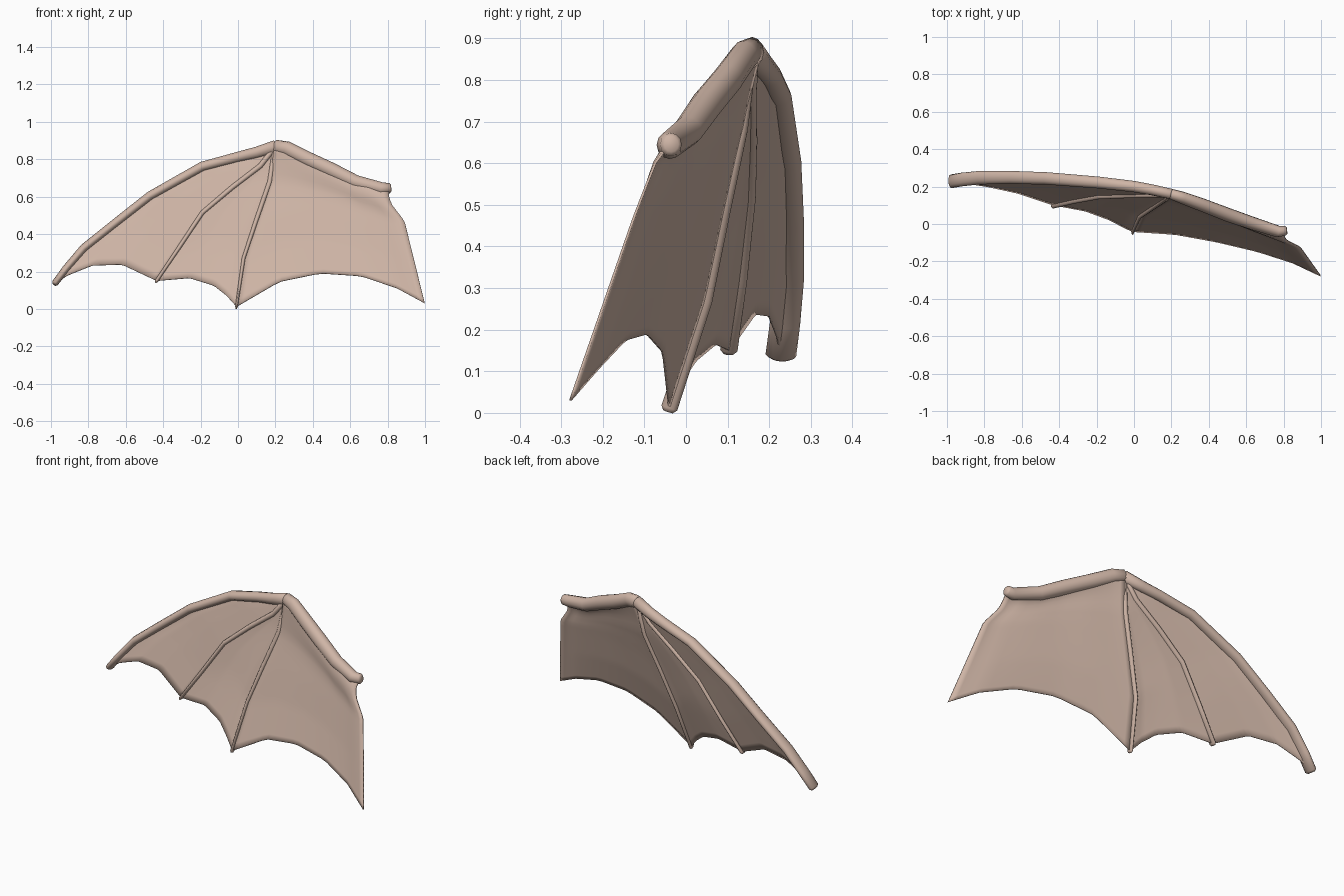
import bpy, bmesh, math
from mathutils import Vector

if "Cube" in bpy.data.objects:
    bpy.data.objects.remove(bpy.data.objects["Cube"])

# ---------- shared skeleton paths ----------
WRIST = (0.2, 0.16, 0.868)
ARM = [(0.81, -0.036, 0.645), (0.77, -0.04, 0.643), (0.63, 0.005, 0.678),
       (0.5, 0.05, 0.742), (0.37, 0.1, 0.802), (0.26, 0.14, 0.858), WRIST]
LEADING = [WRIST, (0.1, 0.182, 0.836), (0.0, 0.2, 0.812), (-0.19, 0.222, 0.762),
           (-0.47, 0.244, 0.605), (-0.655, 0.249, 0.46), (-0.825, 0.248, 0.325),
           (-0.92, 0.238, 0.215), (-0.978, 0.228, 0.138)]
MIDDLE = [WRIST, (0.12, 0.155, 0.765), (-0.03, 0.155, 0.65), (-0.19, 0.15, 0.515),
          (-0.32, 0.128, 0.32), (-0.435, 0.103, 0.15)]
REAR = [WRIST, (0.17, 0.135, 0.68), (0.1, 0.09, 0.48), (0.03, 0.045, 0.27),
        (-0.008, -0.04, 0.012)]
INNER = [ARM[0], (0.805, -0.07, 0.61), (0.82, -0.09, 0.56), (0.89, -0.125, 0.47),
         (0.998, -0.278, 0.03)]


def sample(path, t):
    """Point at fraction t of the length of a polyline."""
    pts = [Vector(p) for p in path]
    lens = [(b - a).length for a, b in zip(pts, pts[1:])]
    d = t * sum(lens)
    for a, b, l in zip(pts, pts[1:], lens):
        if d <= l:
            return a.lerp(b, d / l if l else 0)
        d -= l
    return pts[-1]


def finish(name, bm):
    bmesh.ops.recalc_face_normals(bm, faces=bm.faces[:])
    me = bpy.data.meshes.new(name)
    bm.to_mesh(me)
    bm.free()
    ob = bpy.data.objects.new(name, me)
    bpy.context.collection.objects.link(ob)
    me.materials.append(skin)
    for p in me.polygons:
        p.use_smooth = True
    return ob


def bone(name, path, radii, sides=12):
    """Oval tube along a path; radii = (across, front-to-back) per point."""
    bm = bmesh.new()
    pts = [Vector(p) for p in path]
    rings = []
    last = len(pts) - 1
    for i, p in enumerate(pts):
        tan = (pts[min(i + 1, last)] - pts[max(i - 1, 0)]).normalized()
        depth = Vector((0, 1, 0))
        depth = (depth - tan * depth.dot(tan)).normalized()
        across = tan.cross(depth)
        k = sample([(t, r[0], r[1]) for t, r in enumerate(radii)], i / last)
        ends = [(0, 1)]
        if i == 0:
            ends = [(-0.008, 0.65), (0, 1)]
        elif i == last:
            ends = [(0, 1), (0.01, 0.6)]
        for shift, s in ends:
            rings.append([bm.verts.new(p + tan * shift
                          + across * (k.y * s * math.cos(a * math.tau / sides))
                          + depth * (k.z * s * math.sin(a * math.tau / sides)))
                          for a in range(sides)])
    for r0, r1 in zip(rings, rings[1:]):
        for a in range(sides):
            b = (a + 1) % sides
            bm.faces.new((r0[a], r0[b], r1[b], r1[a]))
    bm.faces.new(rings[0])
    bm.faces.new(rings[-1])
    return finish(name, bm)


def membrane(name, top, bottom, left, right, swell, n=24):
    """Skin stretched between four edge paths, thicker where it meets the bones."""
    bm = bmesh.new()
    c = [Vector(p) for p in (top[0], top[-1], bottom[0], bottom[-1])]
    grid, weights = [], []
    for j in range(n + 1):
        v = j / n
        row = []
        for i in range(n + 1):
            u = i / n
            p = (sample(top, u) * (1 - v) + sample(bottom, u) * v
                 + sample(left, v) * (1 - u) + sample(right, v) * u
                 - (c[0] * (1 - u) + c[1] * u) * (1 - v)
                 - (c[2] * (1 - u) + c[3] * u) * v)
            row.append(bm.verts.new(p))
            weights.append(min(1, 0.12 + 0.8 * swell(u, v)))
        grid.append(row)
    for j in range(n):
        for i in range(n):
            bm.faces.new((grid[j][i], grid[j][i + 1], grid[j + 1][i + 1], grid[j + 1][i]))
    ob = finish(name, bm)
    vg = ob.vertex_groups.new(name="thickness")
    for i, w in enumerate(weights):
        vg.add([i], w, 'REPLACE')
    # merge the fan apex, then give the skin its thickness
    weld = ob.modifiers.new("weld", 'WELD')
    weld.merge_threshold = 0.0005
    sol = ob.modifiers.new("solid", 'SOLIDIFY')
    sol.thickness = 0.05
    sol.offset = 0
    sol.vertex_group = "thickness"
    return ob


skin = bpy.data.materials.new("skin")
skin.diffuse_color = (0.62, 0.46, 0.38, 1)
skin.use_nodes = True
skin.node_tree.nodes["Principled BSDF"].inputs["Base Color"].default_value = skin.diffuse_color

# bones
bone("arm", ARM, [(0.028, 0.026), (0.036, 0.034), (0.04, 0.037), (0.04, 0.035), (0.036, 0.028)])
bone("leading_finger", LEADING, [(0.034, 0.028), (0.028, 0.03), (0.024, 0.033),
                                 (0.022, 0.036), (0.018, 0.037)])
bone("middle_finger", MIDDLE, [(0.014, 0.014), (0.014, 0.016), (0.012, 0.018), (0.009, 0.021)])
bone("rear_finger", REAR, [(0.014, 0.012), (0.013, 0.014), (0.011, 0.018), (0.007, 0.02)])

# skin panels with scalloped trailing edges
membrane("inner_membrane", ARM,
         [INNER[-1], (0.85, -0.208, 0.11), (0.66, -0.147, 0.175), (0.44, -0.095, 0.19),
          (0.22, -0.055, 0.145), REAR[-1]],
         INNER, REAR, lambda u, v: max(0, 1 - v / 0.3) ** 2 * min(1, u * 6))
membrane("middle_membrane", [WRIST, WRIST],
         [REAR[-1], (-0.06, -0.015, 0.07), (-0.13, 0.022, 0.125), (-0.26, 0.07, 0.165), MIDDLE[-1]],
         REAR, MIDDLE, lambda u, v: 0)
membrane("outer_membrane", [WRIST, WRIST],
         [MIDDLE[-1], (-0.62, 0.165, 0.237), (-0.78, 0.2, 0.232), (-0.91, 0.22, 0.18), LEADING[-1]],
         MIDDLE, LEADING, lambda u, v: max(0, (u - 0.7) / 0.3) ** 2 * (1 - v))
